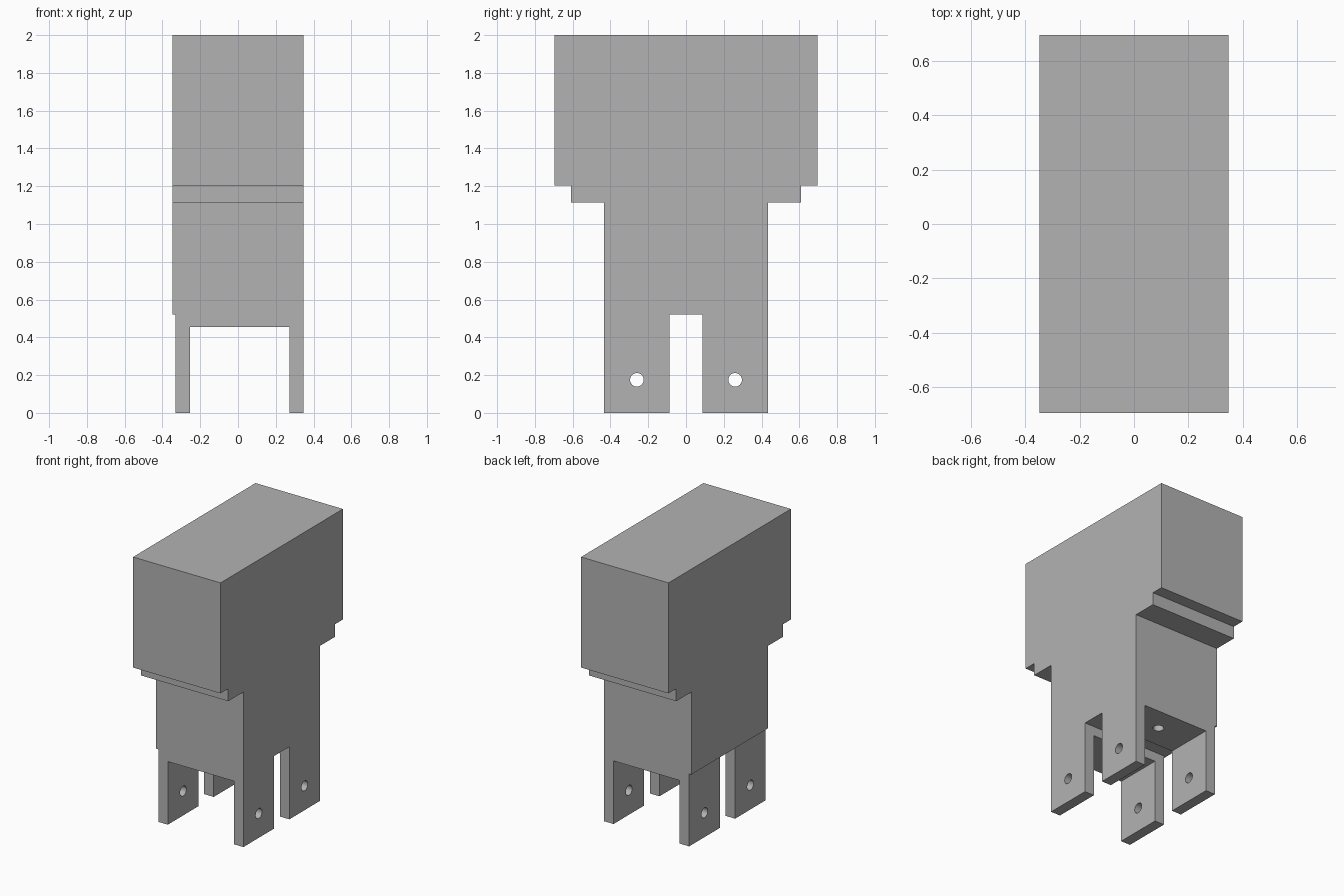
import bpy
import bmesh
import math
from mathutils import Matrix, Vector

cube = bpy.data.objects.get("Cube")
if cube:
    bpy.data.objects.remove(cube, do_unlink=True)

# One flat grey for everything
grey = bpy.data.materials.new("plain grey")
grey.use_nodes = True
grey.diffuse_color = (0.45, 0.45, 0.45, 1)
grey.node_tree.nodes["Principled BSDF"].inputs["Base Color"].default_value = grey.diffuse_color

HALF_X = 0.348       # half the width of the housing
BODY_BOTTOM = 0.522
HOLE_Y = 0.26


def finish(bm, name):
    bmesh.ops.recalc_face_normals(bm, faces=bm.faces)
    mesh = bpy.data.meshes.new(name)
    bm.to_mesh(mesh)
    bm.free()
    obj = bpy.data.objects.new(name, mesh)
    obj.data.materials.append(grey)
    bpy.context.collection.objects.link(obj)
    return obj


def extrude_profile(name, points, direction):
    """Closed 3D profile pushed along a direction into a solid."""
    bm = bmesh.new()
    face = bm.faces.new([bm.verts.new(p) for p in points])
    ext = bmesh.ops.extrude_face_region(bm, geom=[face])
    moved = [v for v in ext["geom"] if isinstance(v, bmesh.types.BMVert)]
    bmesh.ops.translate(bm, verts=moved, vec=Vector(direction))
    return finish(bm, name)


def drill(obj, centre, axis, length):
    """Cut a round hole through obj."""
    turn = Vector((0, 0, 1)).rotation_difference(Vector(axis)).to_matrix().to_4x4()
    bm = bmesh.new()
    bmesh.ops.create_cone(bm, cap_ends=True, segments=32, radius1=0.036,
                          radius2=0.036, depth=length,
                          matrix=Matrix.Translation(centre) @ turn)
    cutter = finish(bm, "hole_cutter")
    cutter.hide_render = True
    mod = obj.modifiers.new("hole", "BOOLEAN")
    mod.object = cutter
    mod.operation = "DIFFERENCE"
    mod.solver = "EXACT"
    bpy.context.view_layer.objects.active = obj
    bpy.ops.object.modifier_apply(modifier=mod.name)
    bpy.data.objects.remove(cutter, do_unlink=True)


# Housing: wide head, shallow step and narrower neck, mirrored in y
half = [(0.435, BODY_BOTTOM), (0.435, 1.115), (0.608, 1.115),
        (0.608, 1.205), (0.696, 1.205), (0.696, 2.0)]
outline = half + [(-y, z) for y, z in reversed(half)]
extrude_profile("housing", [(-HALF_X, y, z) for y, z in outline], (2 * HALF_X, 0, 0))

# Two U-shaped brackets: flush on the left, slightly inset on the right
left, right, wall, plate = HALF_X, -0.33, 0.076, 0.454
u_shape = [(right, 0), (right + wall, 0), (right + wall, plate), (left - wall, plate),
           (left - wall, 0), (left, 0), (left, BODY_BOTTOM), (right, BODY_BOTTOM)]
for name, side in (("front_bracket", -1), ("back_bracket", 1)):
    bracket = extrude_profile(name, [(x, side * 0.087, z) for x, z in u_shape],
                              (0, side * 0.348, 0))
    middle = (left + right) / 2
    drill(bracket, Vector((middle, side * HOLE_Y, 0.175)), (1, 0, 0), 1)
    drill(bracket, Vector((middle, side * HOLE_Y, BODY_BOTTOM)), (0, 0, 1), 0.3)
